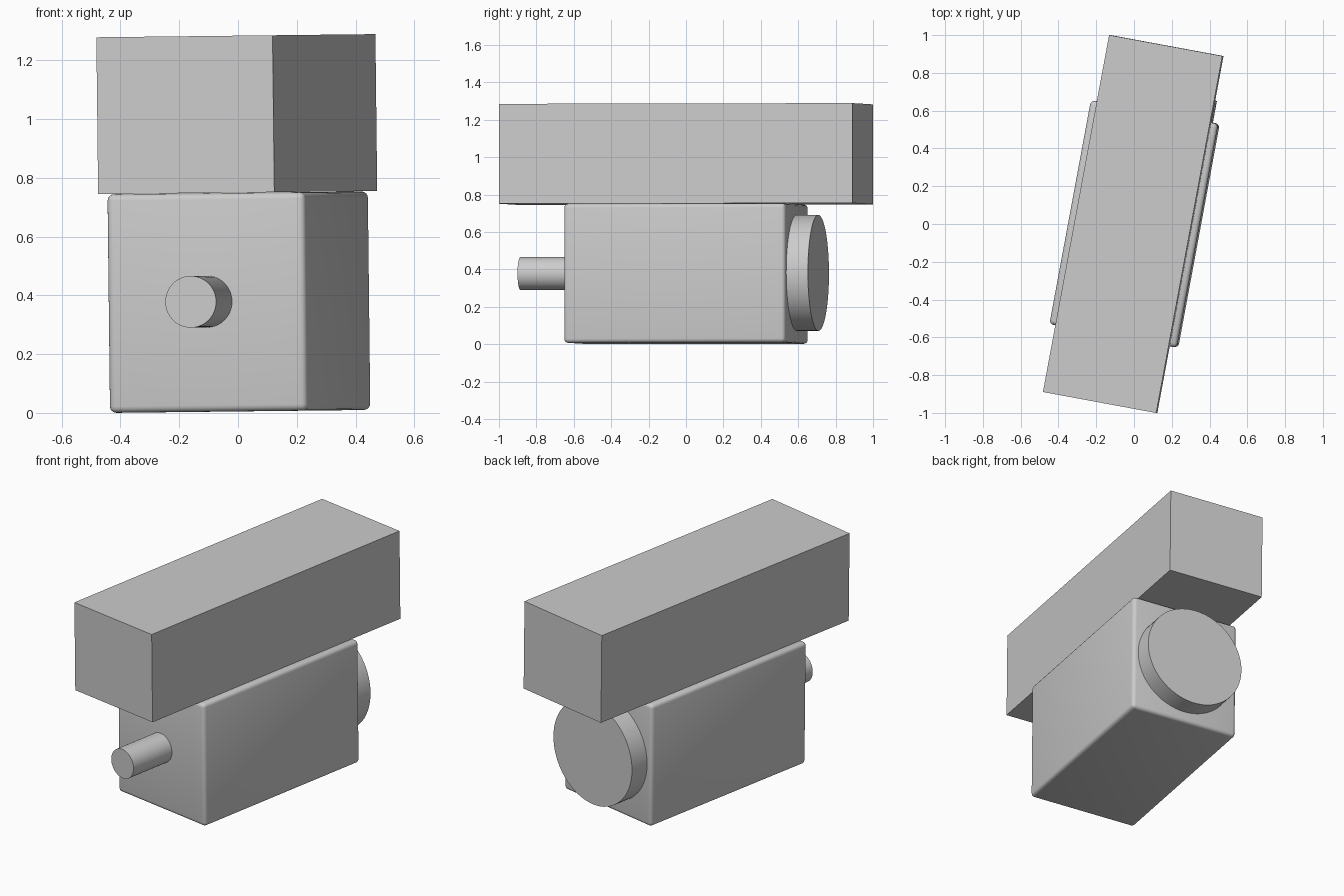
import bpy
from math import radians
from mathutils import Matrix, Vector

cube = bpy.data.objects.get("Cube")
if cube:
    bpy.data.objects.remove(cube, do_unlink=True)

# One plain grey for everything
grey = bpy.data.materials.new("light_grey")
grey.use_nodes = True
grey.diffuse_color = (0.6, 0.6, 0.6, 1)
grey.node_tree.nodes["Principled BSDF"].inputs["Base Color"].default_value = (0.6, 0.6, 0.6, 1)

# The whole assembly is turned about z and leans slightly sideways
PIVOT = Vector((0, 0, 0.65))
POSE = (Matrix.Translation(PIVOT) @ Matrix.Rotation(radians(-0.65), 4, "Y")
        @ Matrix.Rotation(radians(-10.5), 4, "Z") @ Matrix.Translation(-PIVOT))


def finish(name, smooth):
    obj = bpy.context.object
    obj.name = name
    obj.data.materials.append(grey)
    if smooth:
        bpy.ops.object.shade_smooth_by_angle(angle=radians(35))
    obj.matrix_world = POSE @ obj.matrix_basis
    return obj


def box(name, size, z, bevel=0):
    bpy.ops.mesh.primitive_cube_add(size=1, location=(0, 0, z))
    obj = bpy.context.object
    obj.scale = size
    bpy.ops.object.transform_apply(location=False, rotation=False, scale=True)
    if bevel:
        mod = obj.modifiers.new("rounded_edges", "BEVEL")
        mod.width = bevel
        mod.segments = 4
        bpy.ops.object.modifier_apply(modifier=mod.name)
    return finish(name, bevel > 0)


def rod(name, radius, start, end):
    bpy.ops.mesh.primitive_cylinder_add(
        vertices=64, radius=radius, depth=abs(end - start),
        location=(0, (start + end) / 2, 0.38), rotation=(radians(90), 0, 0))
    return finish(name, True)


# Long sharp-edged block resting on the rounded body
box("top_block", (0.61, 1.922, 0.534), 1.017)
box("body", (0.686, 1.205, 0.744), 0.377, bevel=0.022)

# Thin shaft at the front, wide disc at the back
rod("front_shaft", 0.088, -0.90, -0.59)
rod("back_disc", 0.31, 0.59, 0.72)
